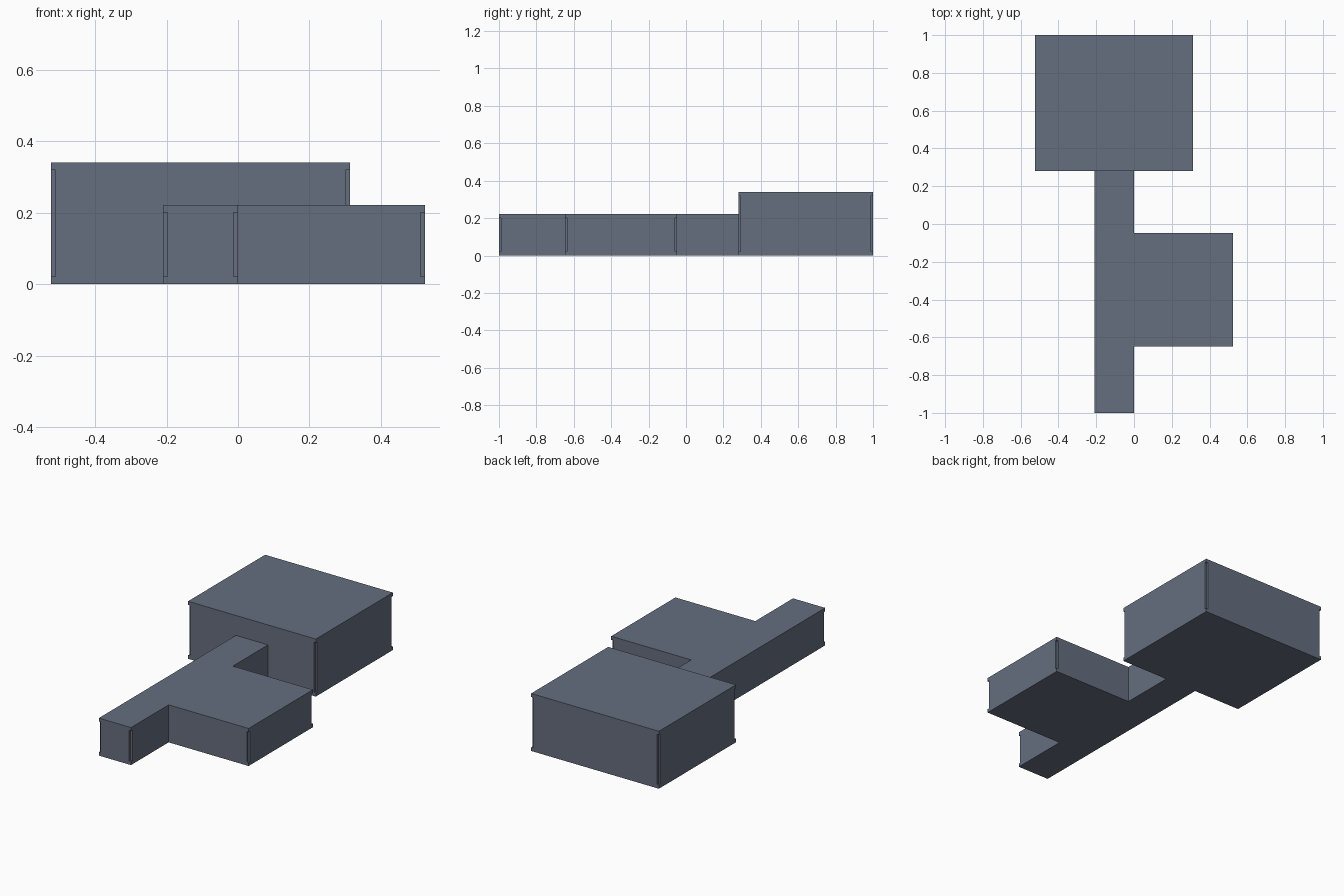
import bpy, bmesh

if "Cube" in bpy.data.objects:
    bpy.data.objects.remove(bpy.data.objects["Cube"])

HALL_TOP, WING_TOP = 0.34, 0.222
NOTCH, LIP = 0.012, 0.021

slate = bpy.data.materials.new("slate grey")
slate.diffuse_color = (0.133, 0.158, 0.212, 1)
slate.use_nodes = True
slate.node_tree.nodes["Principled BSDF"].inputs["Base Color"].default_value = slate.diffuse_color


def prism(name, outline, z0, z1):
    """Extrude a flat outline from z0 to z1."""
    bm = bmesh.new()
    face = bm.faces.new([bm.verts.new((x, y, z0)) for x, y in outline])
    top = bmesh.ops.extrude_face_region(bm, geom=[face])["geom"]
    bmesh.ops.translate(bm, vec=(0, 0, z1 - z0),
                        verts=[v for v in top if isinstance(v, bmesh.types.BMVert)])
    bmesh.ops.recalc_face_normals(bm, faces=bm.faces)
    mesh = bpy.data.meshes.new(name)
    bm.to_mesh(mesh)
    bm.free()
    mesh.materials.append(slate)
    obj = bpy.data.objects.new(name, mesh)
    bpy.context.collection.objects.link(obj)
    return obj


def combine(target, other, operation):
    """Apply a boolean and remove the helper."""
    mod = target.modifiers.new("combine", "BOOLEAN")
    mod.operation, mod.solver, mod.object = operation, "EXACT", other
    bpy.context.view_layer.objects.active = target
    bpy.ops.object.modifier_apply(modifier=mod.name)
    bpy.data.objects.remove(other)


def rect(x0, x1, y0, y1):
    return [(x0, y0), (x1, y0), (x1, y1), (x0, y1)]


# Tall rear hall
building = prism("building", rect(-0.523, 0.313, 0.28, 1.0), 0, HALL_TOP)

# Low corridor with its side room, overlapping into the hall
wing = prism("wing", [(-0.21, -1), (0, -1), (0, -0.648), (0.523, -0.648),
                      (0.523, -0.048), (0, -0.048), (0, 0.3), (-0.21, 0.3)],
             0, WING_TOP)
combine(building, wing, "UNION")

# Recessed outer corners: x, y, outward direction, height
corners = [(x, y, sx, sy, HALL_TOP)
           for x, sx in ((-0.523, -1), (0.313, 1))
           for y, sy in ((0.28, -1), (1.0, 1))]
corners += [(-0.21, -1, -1, -1, WING_TOP), (0, -1, 1, -1, WING_TOP),
            (0.523, -0.648, 1, -1, WING_TOP), (0.523, -0.048, 1, 1, WING_TOP)]
for x, y, sx, sy, top in corners:
    xs = sorted((x - sx * NOTCH, x + sx * 0.02))
    ys = sorted((y - sy * NOTCH, y + sy * 0.02))
    cutter = prism("corner_cutter", rect(*xs, *ys), LIP, top - LIP)
    cutter.hide_render = True
    combine(building, cutter, "DIFFERENCE")
